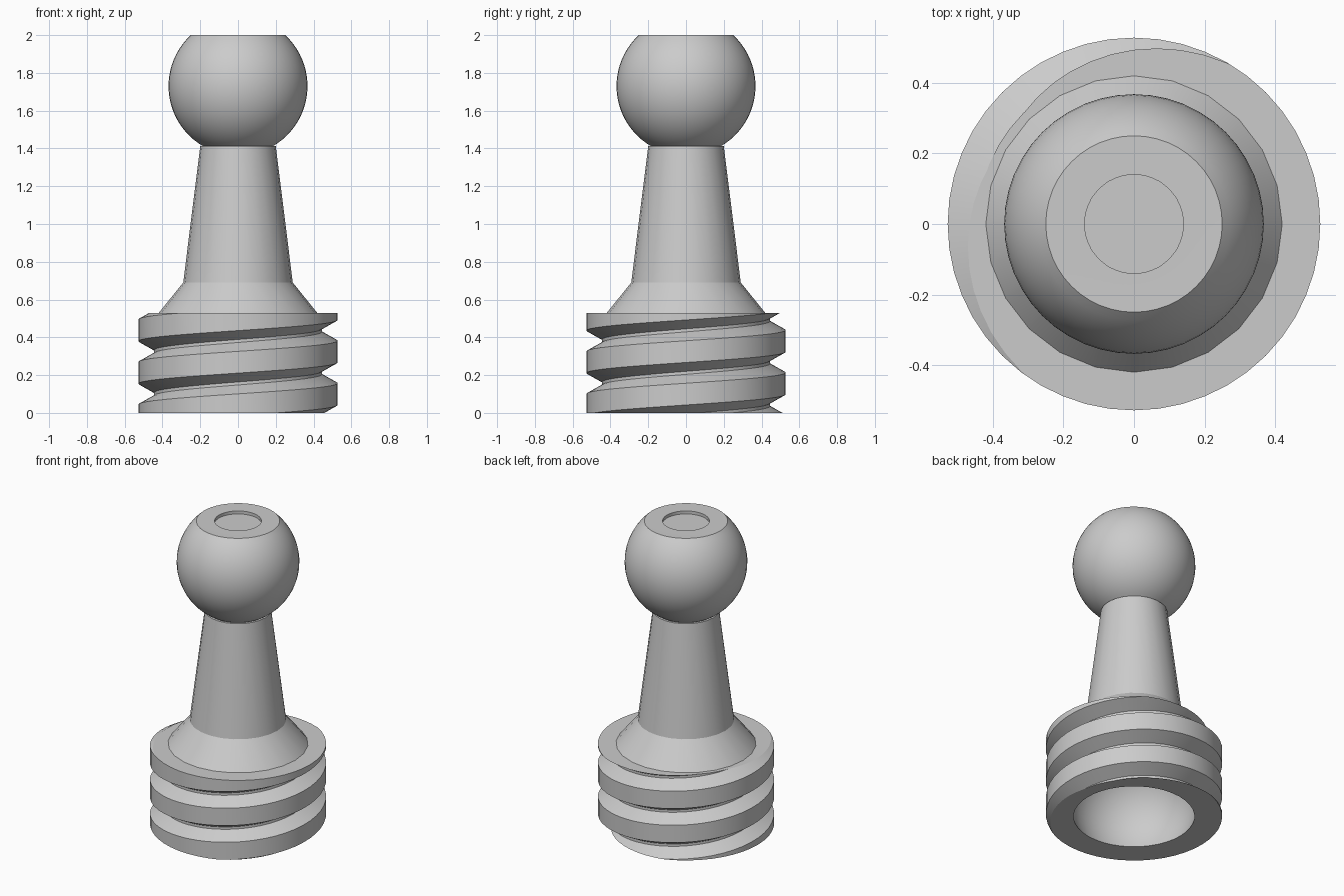
import bpy, bmesh
from math import sin, cos, sqrt, pi

cube = bpy.data.objects.get("Cube")
if cube:
    bpy.data.objects.remove(cube)

grey = bpy.data.materials.new("plain grey")
grey.use_nodes = True
grey.diffuse_color = (0.6, 0.6, 0.6, 1)
grey.node_tree.nodes["Principled BSDF"].inputs["Base Color"].default_value = (0.6, 0.6, 0.6, 1)


def finish(name, bm, angle):
    """Turn a bmesh into a smooth object that keeps its hard edges."""
    bmesh.ops.recalc_face_normals(bm, faces=bm.faces)
    mesh = bpy.data.meshes.new(name)
    bm.to_mesh(mesh)
    bm.free()
    mesh.materials.append(grey)
    mesh.shade_smooth()
    mesh.set_sharp_from_angle(angle=angle)
    obj = bpy.data.objects.new(name, mesh)
    bpy.context.collection.objects.link(obj)
    return obj


def lathe(bm, profile, steps):
    """Spin an (r, z) profile around the z axis."""
    verts = [bm.verts.new((r, 0, z)) for r, z in profile]
    edges = [bm.edges.new(pair) for pair in zip(verts, verts[1:])]
    bmesh.ops.spin(bm, geom=verts + edges, cent=(0, 0, 0), axis=(0, 0, 1),
                   angle=2 * pi, steps=steps, use_duplicate=False)
    bmesh.ops.remove_doubles(bm, verts=bm.verts, dist=1e-5)


def arc(radius, centre, start, end, count):
    """Arc profile; angles are measured up from the horizontal."""
    angles = [start + (end - start) * i / count for i in range(count + 1)]
    return [(max(radius * cos(a), 0), centre + radius * sin(a)) for a in angles]


# Ball head with a flat top and a shallow round recess
bm = bmesh.new()
ball = arc(0.368, 1.73, -1.05, 0.824, 22)
lathe(bm, ball + [(0.245, 2), (0.14, 2), (0.14, 1.98), (0, 1.98)], 48)
finish("ball_head", bm, 0.6)

# Tapered stem with a flared foot
bm = bmesh.new()
lathe(bm, [(0, 1.412), (0.2, 1.412), (0.29, 0.69), (0.42, 0.529)], 24)
finish("tapered_stem", bm, 0.4)

# Screw base: a helical strip, trimmed flat at both ends
TOP, PITCH, CREST, ROOT, STEPS = 0.529, 0.225, 0.528, 0.444, 48
groove = [(-0.055, CREST), (-0.008, ROOT), (0.008, ROOT), (0.055, CREST), (PITCH - 0.055, CREST)]
bm = bmesh.new()
rows = []
for i in range(STEPS * 6 + 1):
    a = 2 * pi * i / STEPS
    rise = 0.437 - 4 * PITCH + PITCH * i / STEPS
    rows.append([bm.verts.new((r * cos(a), r * sin(a), rise + z)) for z, r in groove])
for lower, upper in zip(rows, rows[1:]):
    for k in range(len(groove) - 1):
        bm.faces.new((lower[k], upper[k], upper[k + 1], lower[k + 1]))
bmesh.ops.remove_doubles(bm, verts=bm.verts, dist=1e-4)
for height, normal in ((0, -1), (TOP, 1)):
    bmesh.ops.bisect_plane(bm, geom=bm.verts[:] + bm.edges[:] + bm.faces[:], dist=1e-5,
                           plane_co=(0, 0, height), plane_no=(0, 0, normal), clear_outer=True)

# Round socket hollowed into the underside
SOCKET, CENTRE = 0.385, 0.13
dip = sqrt(SOCKET ** 2 - CENTRE ** 2)
lathe(bm, [(dip, 0)] + arc(SOCKET, CENTRE, -0.25, pi / 2, 14), 40)

# Flat end faces
for height in (0, TOP):
    rim = [e for e in bm.edges if e.is_boundary
           and all(abs(v.co.z - height) < 1e-3 for v in e.verts)]
    bmesh.ops.triangle_fill(bm, edges=rim, use_beauty=True, use_dissolve=False, normal=(0, 0, 1))
finish("screw_base", bm, 0.5)
